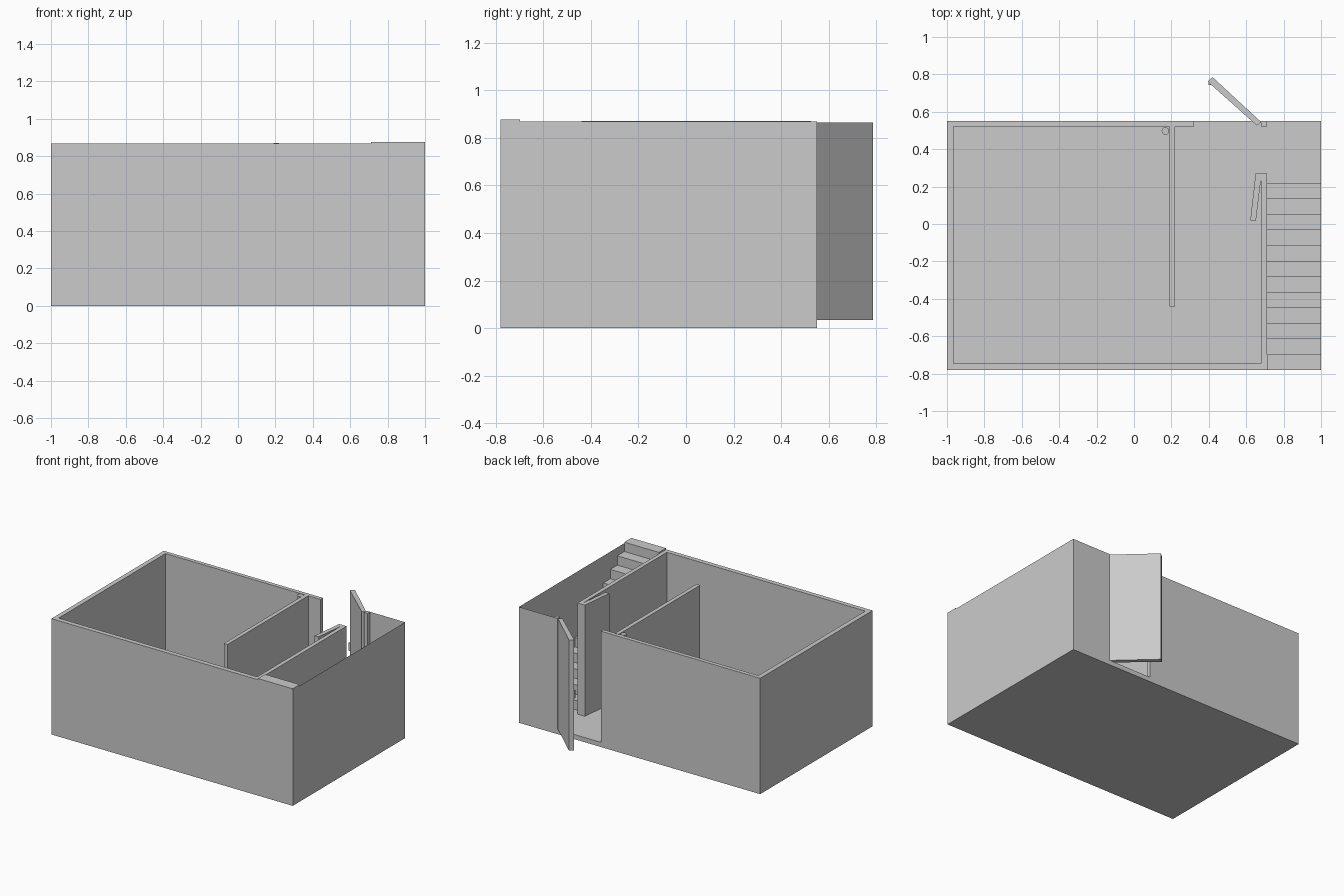
import bpy, bmesh, math

if "Cube" in bpy.data.objects:
    bpy.data.objects.remove(bpy.data.objects["Cube"])

FLOOR = 0.035
TOP = 0.868


def make_object(name, bm):
    mesh = bpy.data.meshes.new(name)
    bm.to_mesh(mesh)
    bm.free()
    obj = bpy.data.objects.new(name, mesh)
    bpy.context.collection.objects.link(obj)
    return obj


def prism(name, outline, z0, z1):
    """Extrude a plan outline from z0 to z1."""
    bm = bmesh.new()
    face = bm.faces.new([bm.verts.new((x, y, z0)) for x, y in outline])
    ext = bmesh.ops.extrude_face_region(bm, geom=[face], use_keep_orig=True)
    verts = [v for v in ext["geom"] if isinstance(v, bmesh.types.BMVert)]
    bmesh.ops.translate(bm, verts=verts, vec=(0, 0, z1 - z0))
    bmesh.ops.recalc_face_normals(bm, faces=bm.faces)
    return make_object(name, bm)


def box(name, x0, x1, y0, y1, z0, z1):
    return prism(name, [(x0, y0), (x1, y0), (x1, y1), (x0, y1)], z0, z1)


# Floor slab
box("floor_slab", -1, 1, -0.78, 0.55, 0, FLOOR)

# Thick walls: back, left, front and the wall beside the stairs
prism("room_walls", [
    (0.32, 0.55), (-1, 0.55), (-1, -0.78), (0.71, -0.78),
    (0.71, 0.27), (0.68, 0.27), (0.68, -0.745), (-0.965, -0.745),
    (-0.965, 0.52), (0.32, 0.52)], FLOOR, TOP)

# Partition and door jamb
box("partition_wall", 0.19, 0.22, -0.44, 0.525, FLOOR, TOP + 0.002)
box("door_jamb", 0.68, 0.71, 0.52, 0.55, FLOOR, TOP)

# Paper-thin outer wall around the stairwell
bm = bmesh.new()
plan = [(0.71, 0.55), (1, 0.55), (1, -0.78), (0.71, -0.78)]
low = [bm.verts.new((x, y, FLOOR)) for x, y in plan]
high = [bm.verts.new((x, y, TOP)) for x, y in plan]
for i in range(3):
    bm.faces.new((low[i + 1], low[i], high[i], high[i + 1]))
make_object("stairwell_wall", bm)

# Staircase: one stepped side profile extruded across the stairwell
steps, run, rise = 12, 1.0 / 12, (0.877 - FLOOR) / 12
side = [(-0.78, FLOOR), (0.22, FLOOR)]
for i in range(steps):
    y, z = 0.22 - i * run, FLOOR + (i + 1) * rise
    side += [(y, z), (y - run, z)]
bm = bmesh.new()
face = bm.faces.new([bm.verts.new((0.712, y, z)) for y, z in side])
ext = bmesh.ops.extrude_face_region(bm, geom=[face], use_keep_orig=True)
bmesh.ops.translate(bm, vec=(0.287, 0, 0), verts=[
    v for v in ext["geom"] if isinstance(v, bmesh.types.BMVert)])
bmesh.ops.recalc_face_normals(bm, faces=bm.faces)
make_object("staircase", bm)

# Open doors
prism("outer_door", [(0.68, 0.545), (0.42, 0.785), (0.393, 0.762), (0.656, 0.527)],
      FLOOR, 0.865)
prism("inner_door", [(0.68, 0.27), (0.65, 0.27), (0.622, 0.02), (0.652, 0.02),
                     (0.68, 0.25)], FLOOR, TOP)

# Corner pipe beside the partition
bpy.ops.mesh.primitive_cylinder_add(vertices=24, radius=0.02, depth=TOP - FLOOR,
                                    location=(0.168, 0.497, (TOP + FLOOR) / 2))
bpy.context.object.name = "corner_pipe"
bpy.ops.object.shade_smooth_by_angle(angle=math.radians(40))

# Small handle on the outer door
box("door_handle", 0.397, 0.412, 0.742, 0.757, 0.42, 0.48)
